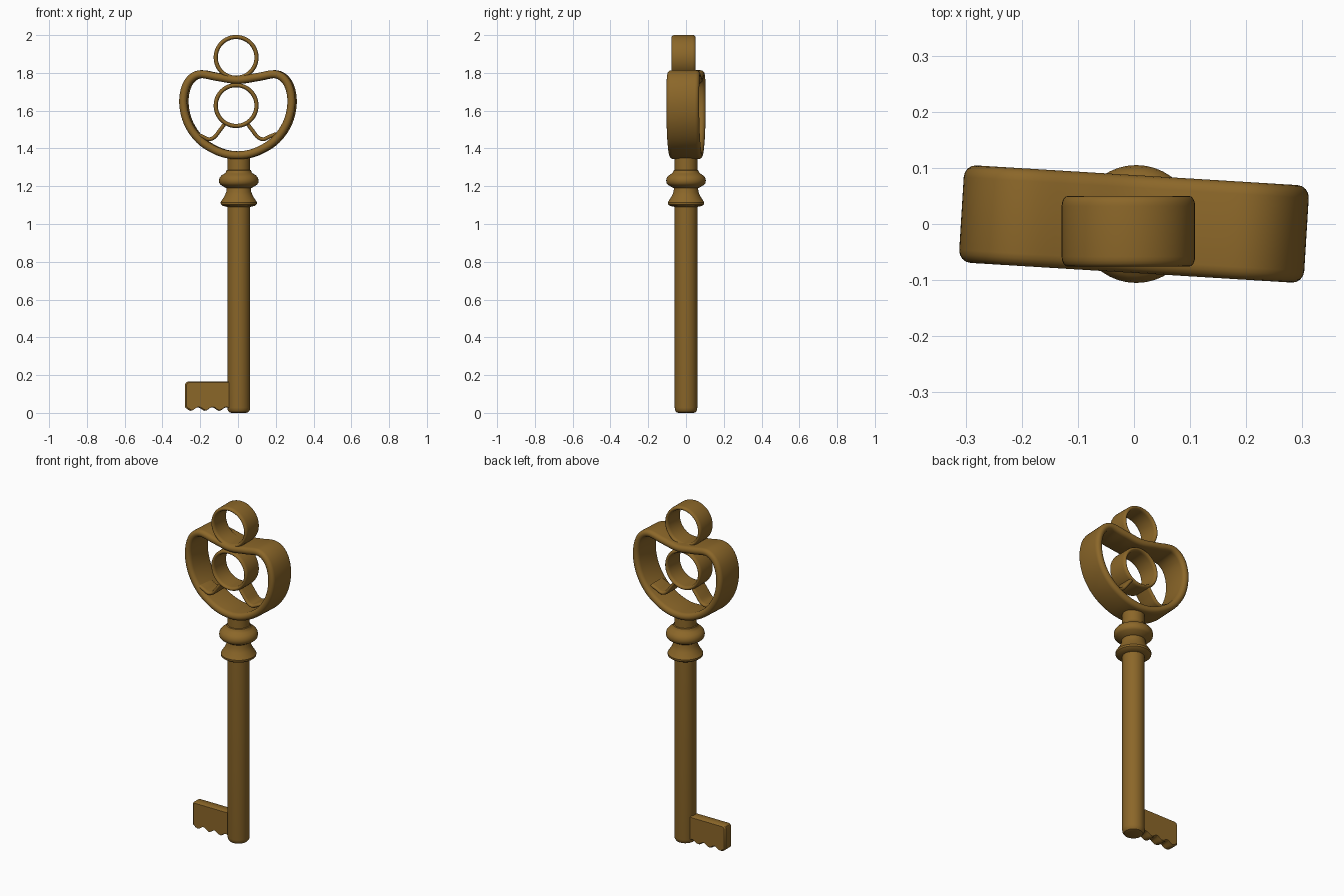
import bpy, bmesh, math
from mathutils import Vector

if "Cube" in bpy.data.objects:
    bpy.data.objects.remove(bpy.data.objects["Cube"])

bronze = bpy.data.materials.new("aged bronze")
bronze.diffuse_color = (0.26, 0.135, 0.022, 1)
bronze.use_nodes = True
bronze.node_tree.nodes["Principled BSDF"].inputs["Base Color"].default_value = bronze.diffuse_color


def finish(name, bm, angle=35):
    bmesh.ops.recalc_face_normals(bm, faces=bm.faces)
    me = bpy.data.meshes.new(name)
    bm.to_mesh(me)
    bm.free()
    me.materials.append(bronze)
    ob = bpy.data.objects.new(name, me)
    bpy.context.collection.objects.link(ob)
    bpy.ops.object.select_all(action='DESELECT')
    ob.select_set(True)
    bpy.context.view_layer.objects.active = ob
    bpy.ops.object.shade_smooth_by_angle(angle=math.radians(angle))
    return ob


def skin(bm, rings, closed):
    """Join a list of vertex loops into a tube, capping open ends."""
    n = len(rings)
    for i in range(n if closed else n - 1):
        a, b = rings[i], rings[(i + 1) % n]
        for j in range(len(a)):
            k = (j + 1) % len(a)
            bm.faces.new((a[j], a[k], b[k], b[j]))
    if not closed:
        bm.faces.new(rings[0])
        bm.faces.new(rings[-1][::-1])


def lathe(name, profile, cx, sides=40):
    bm = bmesh.new()
    rings = []
    for r, z in profile:
        rings.append([bm.verts.new((cx + r * math.cos(t), r * math.sin(t), z))
                      for t in (2 * math.pi * s / sides for s in range(sides))])
    skin(bm, rings, False)
    return finish(name, bm)


def smooth_path(pts, closed, steps=8):
    """Catmull-Rom curve through (x, z) points."""
    p = [Vector(q) for q in pts]
    n = len(p)
    get = (lambda i: p[i % n]) if closed else (lambda i: p[max(0, min(n - 1, i))])
    out = []
    for i in range(n if closed else n - 1):
        a, b, c, d = get(i - 1), get(i), get(i + 1), get(i + 2)
        for s in range(steps):
            t = s / steps
            out.append(0.5 * (2 * b + (c - a) * t + (2 * a - 5 * b + 4 * c - d) * t * t
                              + (3 * b - a - 3 * c + d) * t ** 3))
    if not closed:
        out.append(p[-1])
    return out


def band(name, path, w, d, y, closed, round_y=0.022):
    """Sweep a round-edged strip (half width w, half depth d) along an x-z path."""
    section = []
    for side in (1, -1):
        for s in range(9):
            t = math.pi * s / 8
            section.append((side * w * math.cos(t),
                            side * (d - round_y + round_y * math.sin(t))))
    bm = bmesh.new()
    n = len(path)
    rings = []
    for i, q in enumerate(path):
        if closed:
            tan = path[(i + 1) % n] - path[i - 1]
        else:
            tan = path[min(i + 1, n - 1)] - path[max(i - 1, 0)]
        tan.normalize()
        rings.append([bm.verts.new((q.x - tan.y * u, y + v, q.y + tan.x * u))
                      for u, v in section])
    skin(bm, rings, closed)
    return finish(name, bm, 50)


def circle(cx, cz, r, n=48):
    return [Vector((cx + r * math.cos(2 * math.pi * i / n),
                    cz + r * math.sin(2 * math.pi * i / n))) for i in range(n)]


# Shaft with rounded foot
lathe("shaft", [(0.04, 0), (0.051, 0.004), (0.058, 0.014), (0.06, 0.028),
                (0.06, 1.36)], 0.004)

# Collar: flared skirt below, rounded bead above
lathe("collar_skirt", [(0.058, 1.09), (0.085, 1.096), (0.095, 1.104), (0.096, 1.115),
                       (0.09, 1.125), (0.075, 1.148), (0.066, 1.17), (0.063, 1.195)], 0.004)
lathe("collar_bead", [(0.058, 1.187), (0.07, 1.192), (0.095, 1.207), (0.103, 1.216),
                      (0.105, 1.23), (0.102, 1.244), (0.092, 1.257), (0.077, 1.266),
                      (0.069, 1.273), (0.065, 1.284), (0.058, 1.288)], 0.004)

# Heart-shaped bow, turned slightly about the shaft
half = [(0.1, 1.383), (0.2, 1.445), (0.265, 1.54), (0.287, 1.65),
        (0.265, 1.745), (0.205, 1.792), (0.105, 1.778)]
outline = [(0, 1.364)] + half + [(0, 1.763)] + [(-x, z) for x, z in half[::-1]]
bow = band("bow", smooth_path(outline, True), 0.021, 0.087, 0, True)
bow.rotation_euler.z = math.radians(-3.5)

# Hanging ring and inner ring
for name, z in (("top_ring", 1.882), ("inner_ring", 1.627)):
    band(name, circle(-0.01, z, 0.108), 0.011, 0.063, -0.013, True, 0.018)

# Curled struts from the inner ring to the bow
for name, s in (("left_strut", -1), ("right_strut", 1)):
    pts = [(-0.01 + s * 0.055, 1.537), (-0.01 + s * 0.085, 1.497),
           (-0.01 + s * 0.115, 1.46), (-0.01 + s * 0.145, 1.449),
           (-0.01 + s * 0.178, 1.463), (-0.01 + s * 0.212, 1.477)]
    band(name, smooth_path(pts, False), 0.010, 0.055, -0.01, False, 0.014)

# Bit: plate with a wavy toothed lower edge
bm = bmesh.new()
x0, x1, steps = -0.28, -0.02, 40
edge = [(x0, 0.03)]
for i in range(steps + 1):
    x = x0 + 0.01 + (x1 - x0 - 0.01) * i / steps
    edge.append((x, 0.02 - 0.009 * math.cos(2 * math.pi * (x + 0.25) / 0.075)))
edge += [(x1, 0.165), (x0 + 0.014, 0.165), (x0 + 0.004, 0.161), (x0, 0.151)]
rings = []
for y, k in ((-0.03, 0.94), (-0.023, 1), (0.023, 1), (0.03, 0.94)):
    rings.append([bm.verts.new((x1 + (x - x1) * (0.5 + k / 2), y, 0.09 + (z - 0.09) * k))
                  for x, z in edge])
skin(bm, rings, False)
finish("bit", bm)
